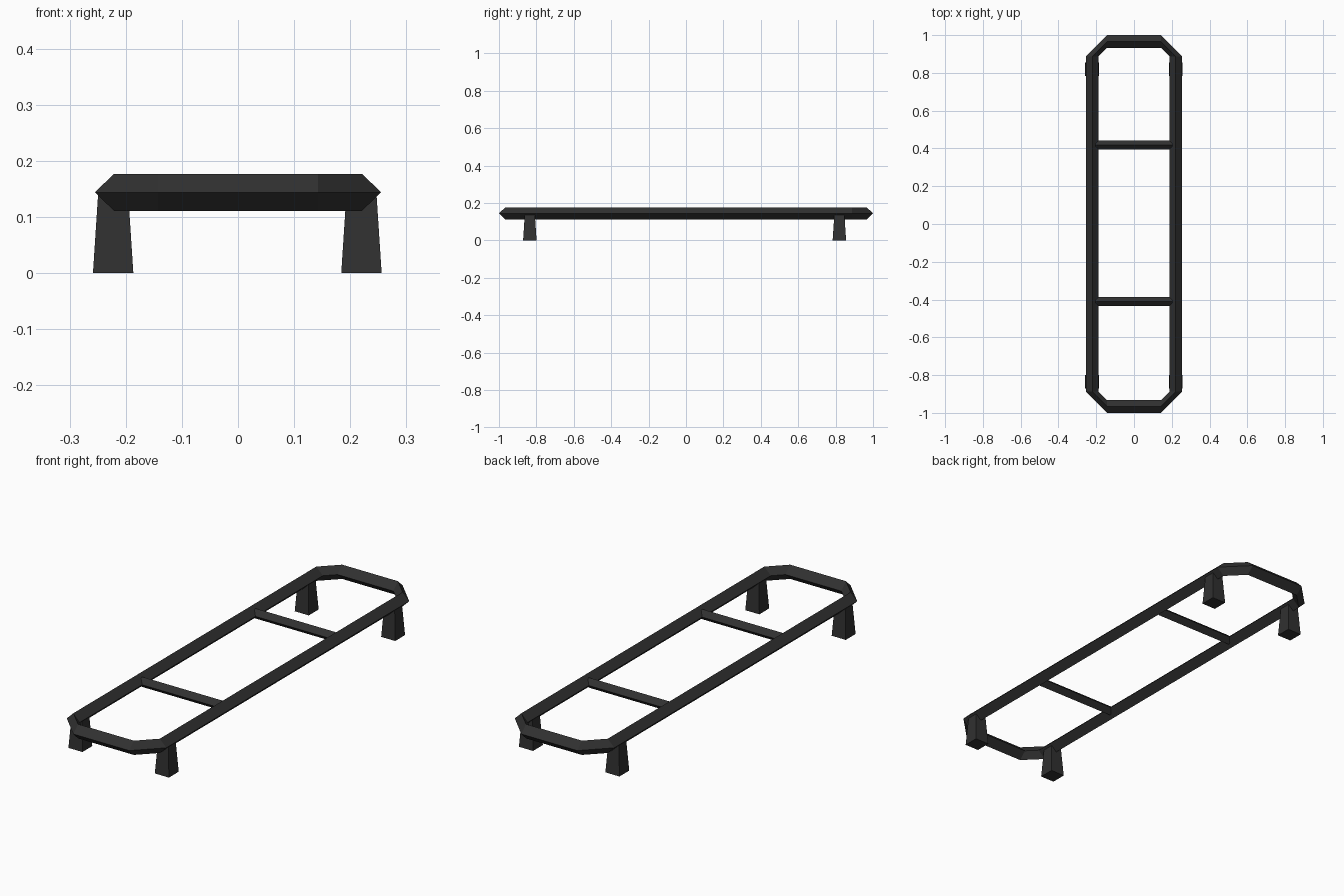
import bpy, bmesh
from mathutils import Vector

if "Cube" in bpy.data.objects:
    bpy.data.objects.remove(bpy.data.objects["Cube"])

mat = bpy.data.materials.new("dark_metal")
mat.diffuse_color = (0.03, 0.03, 0.03, 1)
mat.use_nodes = True
mat.node_tree.nodes["Principled BSDF"].inputs["Base Color"].default_value = mat.diffuse_color
Z = 0.144


def loft(name, rings, closed=False):
    """Skin a series of four-point rings, closing the loop or capping the ends."""
    bm = bmesh.new()
    vs = [[bm.verts.new(p) for p in r] for r in rings]
    n = len(vs)
    for i in range(n if closed else n - 1):
        a, b = vs[i], vs[(i + 1) % n]
        for j in range(4):
            k = (j + 1) % 4
            bm.faces.new((a[j], a[k], b[k], b[j]))
    if not closed:
        bm.faces.new(vs[0])
        bm.faces.new(vs[-1])
    bmesh.ops.recalc_face_normals(bm, faces=bm.faces)
    me = bpy.data.meshes.new(name)
    bm.to_mesh(me)
    bm.free()
    me.materials.append(mat)
    ob = bpy.data.objects.new(name, me)
    bpy.context.collection.objects.link(ob)
    return ob


def diamond(x, y, out, r):
    """Diamond section at (x, y), spread along 'out' and vertically."""
    c, o, up = Vector((x, y, Z)), Vector(out) * r, Vector((0, 0, r * 0.97))
    return [c + o, c + up, c - o, c - up]


# Frame rail: elongated octagon loop with sections square to the straight runs
rings = []
for sx, sy in ((1, 1), (-1, 1), (-1, -1), (1, -1)):
    side = diamond(sx * 0.221, sy * 0.888, (sx, 0, 0), 0.034)
    end = diamond(sx * 0.143, sy * 0.966, (0, sy, 0), 0.034)
    rings += [side, end] if sx * sy > 0 else [end, side]
loft("frame_rail", rings, closed=True)

# Two thin cross bars
for label, y in (("front", -0.410), ("back", 0.419)):
    loft(label + "_cross_bar",
         [diamond(x, y, (0, 1, 0), 0.024) for x in (-0.205, 0.205)])


# Four tapered square legs
def square(x, y, z, h):
    return [(x - h, y - h, z), (x + h, y - h, z), (x + h, y + h, z), (x - h, y + h, z)]


for fb, y in (("front", -0.835), ("back", 0.820)):
    for lr, x in (("left", -0.2225), ("right", 0.220)):
        loft(f"{fb}_{lr}_leg", [square(x, y, 0, 0.036), square(x, y, 0.138, 0.027)])
